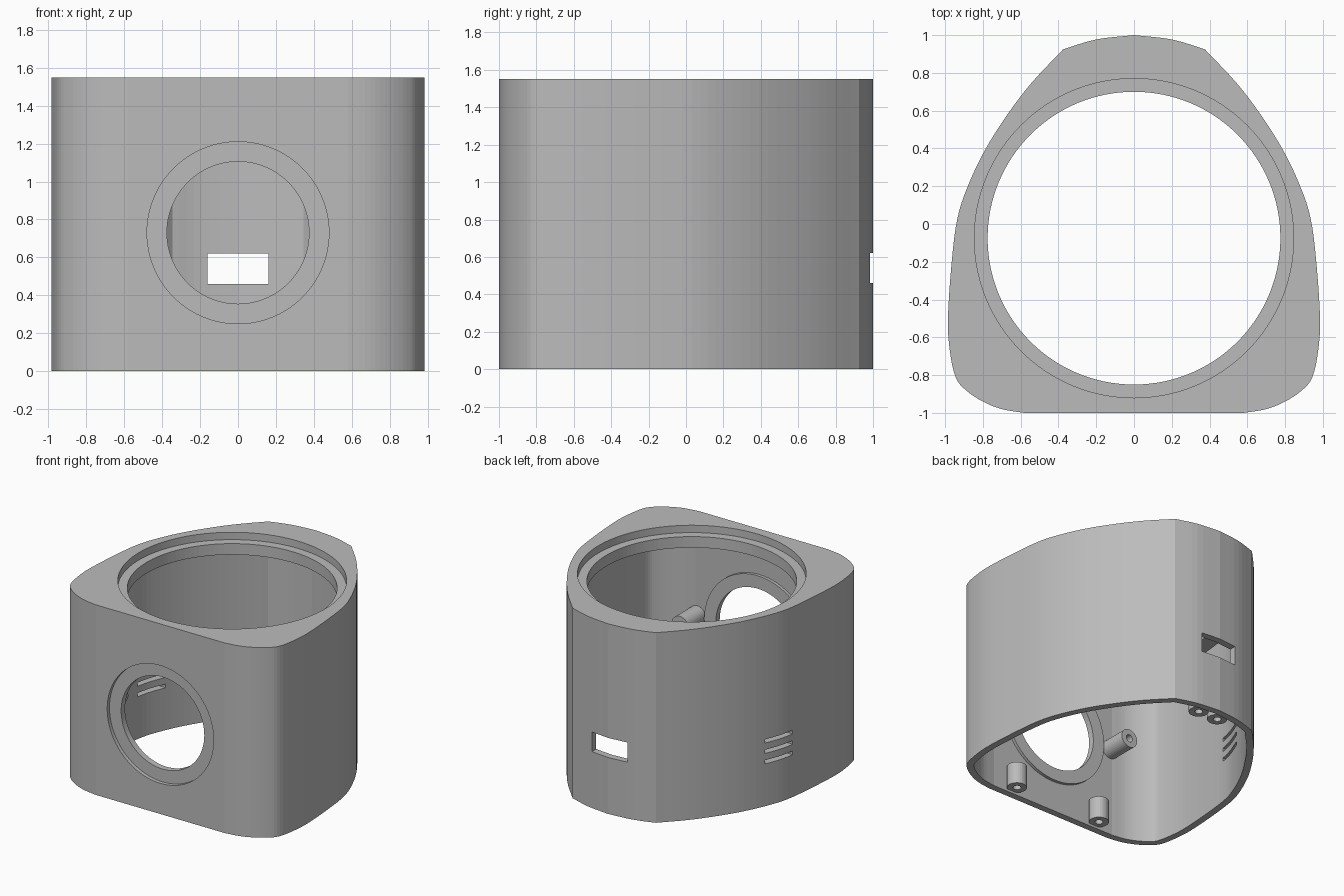
import bpy
import bmesh
import math
from mathutils import Vector, Matrix

cube = bpy.data.objects.get("Cube")
if cube:
    bpy.data.objects.remove(cube, do_unlink=True)

HEIGHT = 1.55
WALL = 0.055
LENS_Z = 0.73
BORE_Y = -0.075

grey = bpy.data.materials.new("plain grey plastic")
grey.use_nodes = True
grey.diffuse_color = (0.5, 0.5, 0.5, 1)
grey.node_tree.nodes["Principled BSDF"].inputs["Base Color"].default_value = (0.5, 0.5, 0.5, 1)


def finish(bm, name):
    bmesh.ops.recalc_face_normals(bm, faces=bm.faces)
    mesh = bpy.data.meshes.new(name)
    bm.to_mesh(mesh)
    bm.free()
    mesh.materials.append(grey)
    obj = bpy.data.objects.new(name, mesh)
    bpy.context.collection.objects.link(obj)
    return obj


def prism(name, outline, z0, z1):
    bm = bmesh.new()
    base = bm.faces.new([bm.verts.new((p.x, p.y, z0)) for p in outline])
    top = bmesh.ops.extrude_face_region(bm, geom=[base])["geom"]
    bmesh.ops.translate(bm, vec=(0, 0, z1 - z0),
                        verts=[v for v in top if isinstance(v, bmesh.types.BMVert)])
    return finish(bm, name)


def cylinder(name, start, end, radius, segments=96):
    start, end = Vector(start), Vector(end)
    axis = end - start
    turn = axis.to_track_quat("Z", "Y").to_matrix().to_4x4()
    bm = bmesh.new()
    bmesh.ops.create_cone(bm, cap_ends=True, segments=segments, radius1=radius,
                          radius2=radius, depth=axis.length,
                          matrix=Matrix.Translation((start + end) / 2) @ turn)
    return finish(bm, name)


def box(name, center, size):
    bm = bmesh.new()
    bmesh.ops.create_cube(bm, size=1, matrix=Matrix.Translation(center) @ Matrix.Diagonal((*size, 1)))
    return finish(bm, name)


def cut(obj, cutter):
    cutter.hide_render = True
    mod = obj.modifiers.new("cut", "BOOLEAN")
    mod.operation = "DIFFERENCE"
    mod.solver = "EXACT"
    mod.object = cutter
    bpy.context.view_layer.objects.active = obj
    bpy.ops.object.modifier_apply(modifier=mod.name)
    bpy.data.objects.remove(cutter, do_unlink=True)


def spline(points, steps=4):
    """Smooth curve through the points, open at both ends."""
    pts = [Vector(p) for p in points]
    pts = [2 * pts[0] - pts[1]] + pts + [2 * pts[-1] - pts[-2]]
    out = []
    for a, b, c, d in zip(pts, pts[1:], pts[2:], pts[3:]):
        for i in range(steps):
            t = i / steps
            out.append(0.5 * (2 * b + (c - a) * t + (2 * a - 5 * b + 4 * c - d) * t ** 2
                              + (3 * b - a - 3 * c + d) * t ** 3))
    return out + [pts[-2]]


def inset(outline, distance):
    out = []
    for i, p in enumerate(outline):
        n1 = (p - outline[i - 1]).normalized().orthogonal()
        n2 = (outline[(i + 1) % len(outline)] - p).normalized().orthogonal()
        mid = (n1 + n2).normalized()
        out.append(p + mid * distance / max(mid.dot(n1), 0.5))
    return out


# Half outline: rear cap, then the side sweeping round to the flat front
rear = spline([(0, 1), (0.2, 0.977), (0.375, 0.925)])
side = spline([(0.375, 0.925), (0.54, 0.75), (0.67, 0.58), (0.79, 0.39), (0.88, 0.2),
               (0.935, 0.03), (0.965, -0.2), (0.985, -0.5), (0.975, -0.67),
               (0.945, -0.81), (0.89, -0.88), (0.8, -0.94), (0.7, -0.98), (0.58, -1)])
half = rear[:-1] + side
mirrored = [Vector((-p.x, p.y)) for p in reversed(half[1:])]
outline = half + mirrored
outline.reverse()  # counter-clockwise
inner = inset(outline, WALL)
if max(p.x for p in inner) > max(p.x for p in outline):
    inner = inset(outline, -WALL)

# Hollow body, open underneath
body = prism("body_shell", outline, 0, HEIGHT)
cut(body, prism("cavity", inner, -0.1, 1.4))

# Round top opening with a stepped seat
cut(body, cylinder("top_bore", (0, BORE_Y, 1.2), (0, BORE_Y, 1.7), 0.775, 128))
cut(body, cylinder("top_seat", (0, BORE_Y, HEIGHT - 0.06), (0, BORE_Y, 1.7), 0.845, 128))

# Round front opening with a shallow seat
cut(body, cylinder("front_bore", (0, -1.2, LENS_Z), (0, -0.8, LENS_Z), 0.375))
cut(body, cylinder("front_seat", (0, -1.2, LENS_Z), (0, -0.97, LENS_Z), 0.48))

# Rear socket window and side vents
cut(body, box("rear_window", (0, 0.95, 0.54), (0.32, 0.3, 0.16)))
for z in (0.36, 0.445, 0.53):
    cut(body, box("vent", (-0.92, 0.1, z), (0.3, 0.25, 0.03)))

# Raised ring behind the front opening
ring = cylinder("front_inner_ring", (0, -0.955, LENS_Z), (0, -0.92, LENS_Z), 0.48)
cut(ring, cylinder("ring_bore", (0, -1.2, LENS_Z), (0, -0.8, LENS_Z), 0.375))


# Screw posts with pilot holes in their free ends
def screw_post(name, root, tip):
    root, tip = Vector(root), Vector(tip)
    post = cylinder(name, root, tip, 0.075, 32)
    way = (tip - root).normalized()
    cut(post, cylinder("pilot", tip - way * 0.13, tip + way * 0.1, 0.03, 24))


for label, s in (("left", 1), ("right", -1)):
    screw_post(f"front_base_post_{label}", (0.4 * s, -0.885, 0.2), (0.4 * s, -0.885, 0.02))
    screw_post(f"rear_base_post_{label}", (0.09 * s, 0.86, 0.2), (0.09 * s, 0.86, 0.02))
    screw_post(f"front_wall_post_{label}", (0.56 * s, -0.96, LENS_Z), (0.56 * s, -0.72, LENS_Z))
